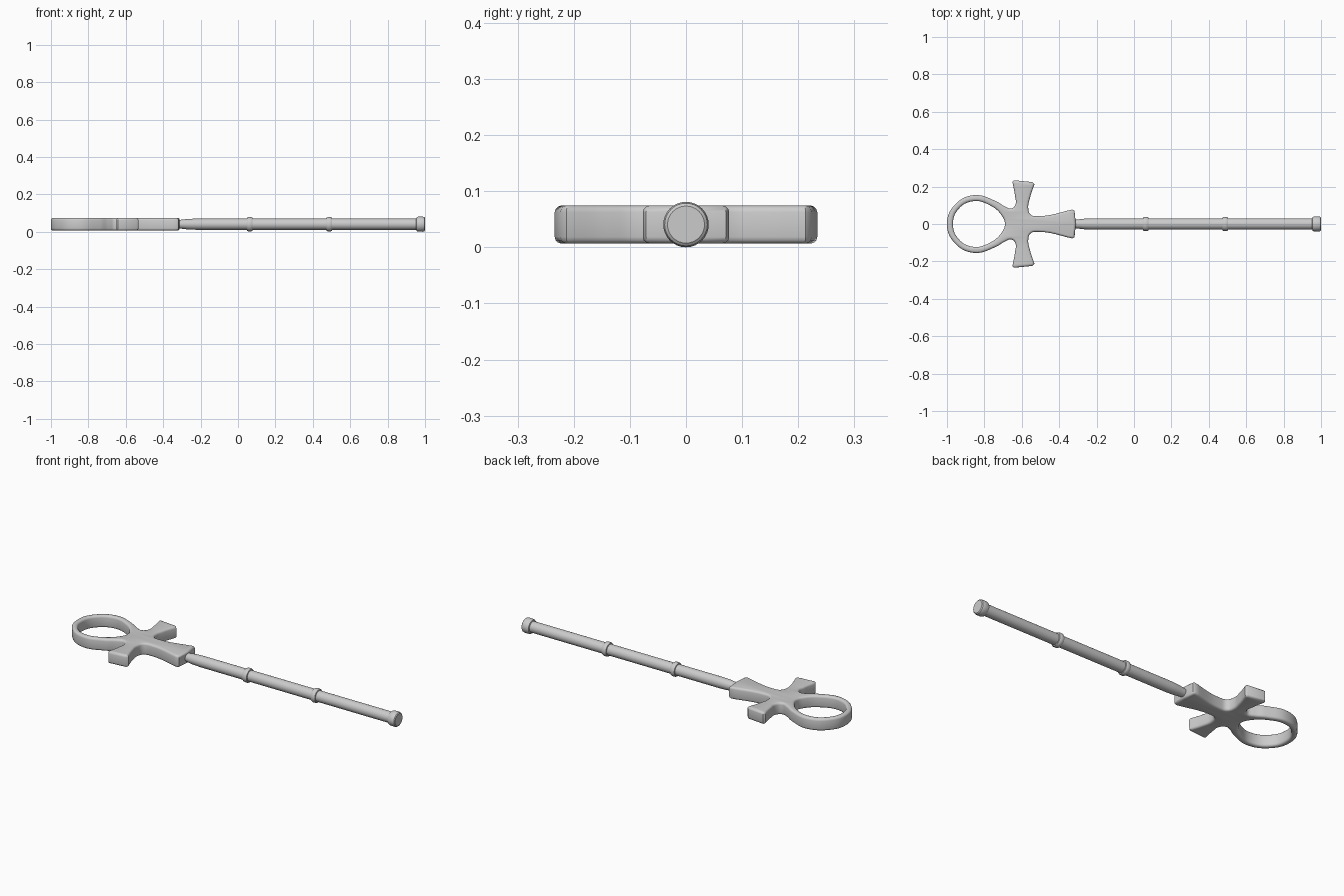
import bpy, bmesh, math
from mathutils import Vector, Matrix

if "Cube" in bpy.data.objects:
    bpy.data.objects.remove(bpy.data.objects["Cube"])

ZC = 0.0405  # height of the centre axis


def finish(ob, angle):
    bpy.ops.object.select_all(action='DESELECT')
    ob.select_set(True)
    bpy.context.view_layer.objects.active = ob
    if ob.type == 'CURVE':
        bpy.ops.object.convert(target='MESH')
        ob = bpy.context.view_layer.objects.active
    bm = bmesh.new()
    bm.from_mesh(ob.data)
    bmesh.ops.remove_doubles(bm, verts=bm.verts, dist=0.0003)
    bmesh.ops.recalc_face_normals(bm, faces=bm.faces)
    bm.to_mesh(ob.data)
    bm.free()
    bpy.ops.object.shade_smooth_by_angle(angle=math.radians(angle))


def mirrored_spline(curve, half):
    """Closed bezier from the +y half; third value 1 marks a corner."""
    pts = half + [(x, -y, c) for x, y, c in reversed(half) if y > 0]
    s = curve.splines.new('BEZIER')
    s.bezier_points.add(len(pts) - 1)
    s.use_cyclic_u = True
    s.resolution_u = 6
    for bp, (x, y, c) in zip(s.bezier_points, pts):
        bp.co = (x, y, 0)
        bp.handle_left_type = bp.handle_right_type = 'VECTOR' if c else 'AUTO'


def lathe(name, profile, segs=32):
    """Revolve (x, radius) points about the x axis."""
    bm = bmesh.new()
    vs = [bm.verts.new((x, 0, r)) for x, r in profile]
    es = [bm.edges.new(p) for p in zip(vs, vs[1:])]
    bmesh.ops.spin(bm, geom=vs + es, cent=(0, 0, 0), axis=(1, 0, 0),
                   angle=math.tau, steps=segs, use_merge=True)
    me = bpy.data.meshes.new(name)
    bm.to_mesh(me)
    bm.free()
    ob = bpy.data.objects.new(name, me)
    ob.location.z = ZC
    bpy.context.collection.objects.link(ob)
    finish(ob, 35)


# Looped cross head: flat outline with a hole, softly bevelled
outline = [(-1, 0, 0), (-0.965, 0.095, 0), (-0.86, 0.154, 0), (-0.74, 0.123, 0),
           (-0.69, 0.094, 0), (-0.655, 0.083, 0), (-0.634, 0.104, 0),
           (-0.636, 0.15, 0), (-0.65, 0.224, 1), (-0.642, 0.234, 1),
           (-0.543, 0.224, 1), (-0.532, 0.213, 1), (-0.556, 0.14, 0),
           (-0.565, 0.08, 0), (-0.552, 0.05, 0), (-0.515, 0.042, 0),
           (-0.33, 0.077, 1), (-0.318, 0.071, 1), (-0.311, 0, 1)]
hole = [(-0.968, 0, 0), (-0.94, 0.078, 0), (-0.86, 0.122, 0),
        (-0.765, 0.097, 0), (-0.707, 0.045, 0), (-0.69, 0, 0)]
cu = bpy.data.curves.new("looped_cross_head", 'CURVE')
cu.dimensions = '2D'
cu.fill_mode = 'BOTH'
mirrored_spline(cu, outline)
mirrored_spline(cu, hole)
cu.bevel_depth = 0.012
cu.offset = -0.012
cu.extrude = 0.022
cu.bevel_resolution = 2
head = bpy.data.objects.new("looped_cross_head", cu)
head.location.z = ZC
bpy.context.collection.objects.link(head)
finish(head, 40)

# Round shaft with a tapered neck
lathe("shaft", [(-0.34, 0), (-0.34, 0.023), (-0.31, 0.023), (-0.27, 0.028),
                (-0.22, 0.030), (0.97, 0.030), (0.97, 0)])

# Two raised bands
for i, x in enumerate((0.063, 0.488)):
    lathe(f"band_{i + 1}", [(x - 0.016, 0.028), (x - 0.014, 0.035), (x - 0.007, 0.0385),
                            (x + 0.007, 0.0385), (x + 0.014, 0.035), (x + 0.016, 0.028)])

# End cap
lathe("end_cap", [(0.952, 0.028), (0.955, 0.036), (0.962, 0.04), (0.987, 0.0405),
                  (0.996, 0.038), (1.0, 0.033), (1.0, 0)])
